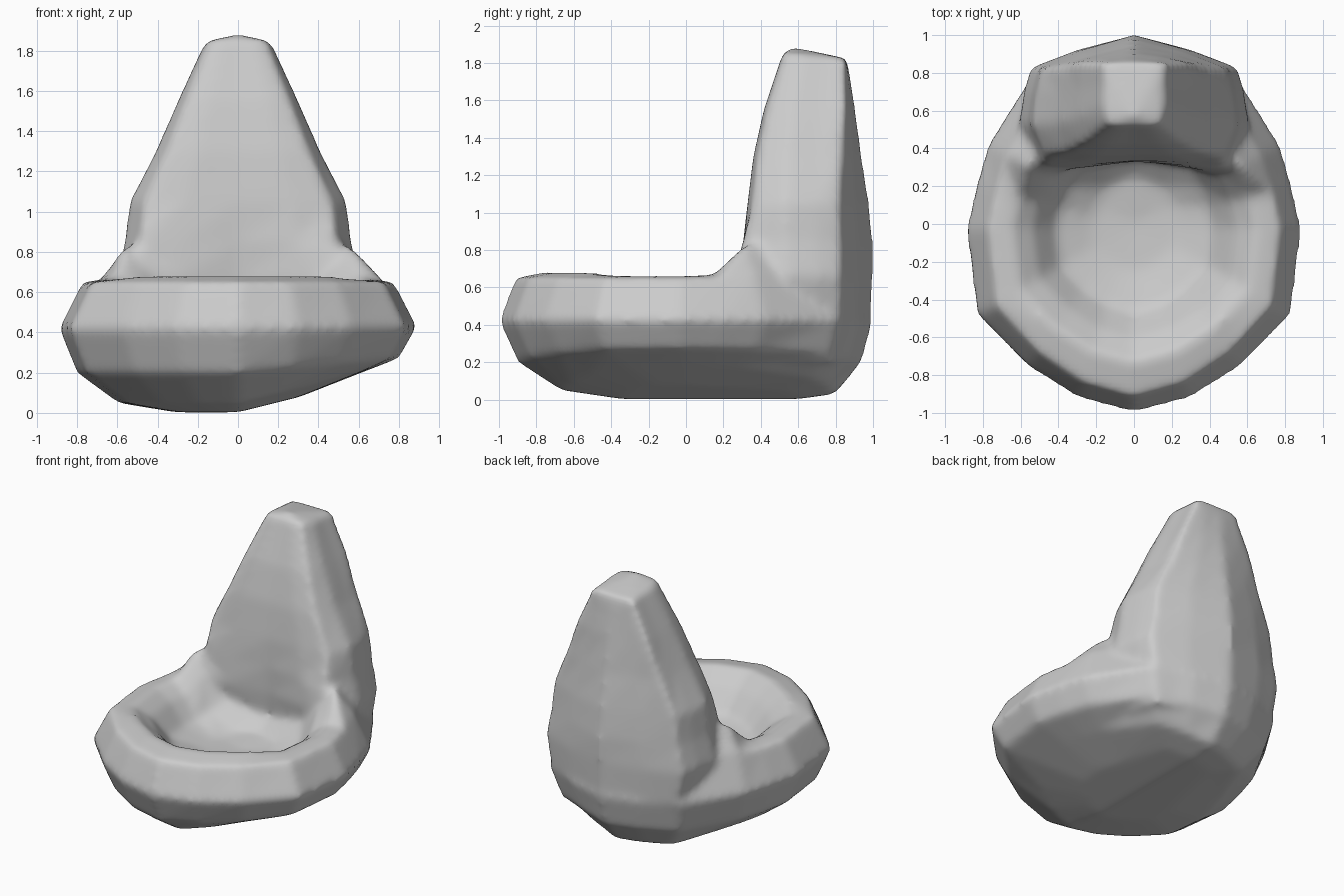
import bpy, bmesh

cube = bpy.data.objects.get("Cube")
if cube:
    bpy.data.objects.remove(cube, do_unlink=True)

fabric = bpy.data.materials.new("grey fabric")
fabric.use_nodes = True
grey = (0.6, 0.6, 0.6, 1)
fabric.diffuse_color = grey
fabric.node_tree.nodes["Principled BSDF"].inputs["Base Color"].default_value = grey


def mirrored(half):
    """Close a half outline (first and last points on the centre line)."""
    return half + [(-x, y) for x, y in reversed(half[1:-1])]


def loft(name, rings, start, end):
    """Skin a stack of rings and close both ends with a fan to a centre point."""
    bm = bmesh.new()
    rows = [[bm.verts.new(p) for p in ring] for ring in rings]
    n = len(rows[0])
    for a, b in zip(rows, rows[1:]):
        for i in range(n):
            j = (i + 1) % n
            bm.faces.new((a[i], a[j], b[j], b[i]))
    for row, tip in ((rows[0], start), (rows[-1], end)):
        v = bm.verts.new(tip)
        for i in range(n):
            bm.faces.new((row[i], row[(i + 1) % n], v))
    bmesh.ops.recalc_face_normals(bm, faces=bm.faces)
    mesh = bpy.data.meshes.new(name)
    bm.to_mesh(mesh)
    bm.free()
    mesh.materials.append(fabric)
    obj = bpy.data.objects.new(name, mesh)
    bpy.context.collection.objects.link(obj)
    return obj


# Seat bowl: egg-shaped outline, scaled along a profile from underside to seat
outline = mirrored([(0, -1), (.3, -.92), (.57, -.75), (.835, -.48), (.89, -.03), (.84, .2),
                    (.775, .42), (.53, .81), (.26, .93), (0, 1)])
# scale, height, sideways tilt of underside, rise of the arms towards the back
profile = [(.35, .003, .25, 0), (.67, .05, .24, 0), (.9, .2, .09, 0), (1, .42, .01, 0),
           (.87, .65, 0, .15), (.73, .665, 0, 1), (.6, .59, 0, 1), (.47, .44, 0, .7),
           (.25, .38, 0, .2)]
rings = []
for scale, z, tilt, rise in profile:
    ring = []
    for x, y in outline:
        px, py, pz = x * scale, y * scale, z
        if z < .3 and y > .5:                 # fuller heel under the back
            py += (1 - scale) * .4
            pz -= .02 if scale == .67 else 0
        if scale == .87 and y < -.4:          # fuller front edge
            py *= 1.05
        if scale == .73 and y < -.6:          # front lip slightly raised
            pz += .02
        ring.append((px, py, pz + tilt * max(px, 0) + rise * min(max(py - .14, 0), .2)))
    rings.append(ring)
seat = loft("bean_bag_chair", rings, (0, 0, .003), (0, 0, .37))

# Backrest: section with rounded rear that squares off towards the blunt top
# height, half width, front, back, forward flare of the front corners
levels = [(.2, .5, .42, .9, 0), (.42, .56, .36, .99, .08), (.66, .61, .335, 1, .14),
          (.85, .565, .33, 1, .06), (1.05, .54, .335, .98, 0), (1.3, .41, .365, .94, 0),
          (1.55, .3, .42, .905, 0), (1.85, .165, .52, .86, 0)]
rings = []
for z, w, front, back, flare in levels:
    t = max(0, (z - 1) / .85)
    v_rear = .74 + .24 * t
    section = mirrored([(0, 0), (.5, -.01), (.86, .03), (1, .3), (.96, .55 + .1 * t),
                        (.9 + .1 * t, v_rear), (.5, (1 + v_rear) / 2 + .01), (0, 1)])
    slope = .03 if z > 1.8 else 0
    ring = []
    for u, v in section:
        y = front + (back - front) * v
        if v < .1:
            y -= flare * u * u
        ring.append((w * u, y, z + slope * (.1 - v)))
    rings.append(ring)
back = loft("backrest_helper", rings, (0, .65, .2), (0, .57, 1.885))

# Fuse backrest and bowl into one soft body and relax the join
union = seat.modifiers.new("fuse", 'BOOLEAN')
union.operation = 'UNION'
union.solver = 'EXACT'
union.object = back
skin = seat.modifiers.new("skin", 'REMESH')
skin.mode = 'VOXEL'
skin.voxel_size = .025
skin.use_smooth_shade = True
relax = seat.modifiers.new("relax", 'SMOOTH')
relax.factor = .5
relax.iterations = 10
bpy.ops.object.select_all(action='DESELECT')
seat.select_set(True)
bpy.context.view_layer.objects.active = seat
for name in ("fuse", "skin", "relax"):
    bpy.ops.object.modifier_apply(modifier=name)
bpy.data.objects.remove(back, do_unlink=True)
bpy.ops.object.shade_smooth()
